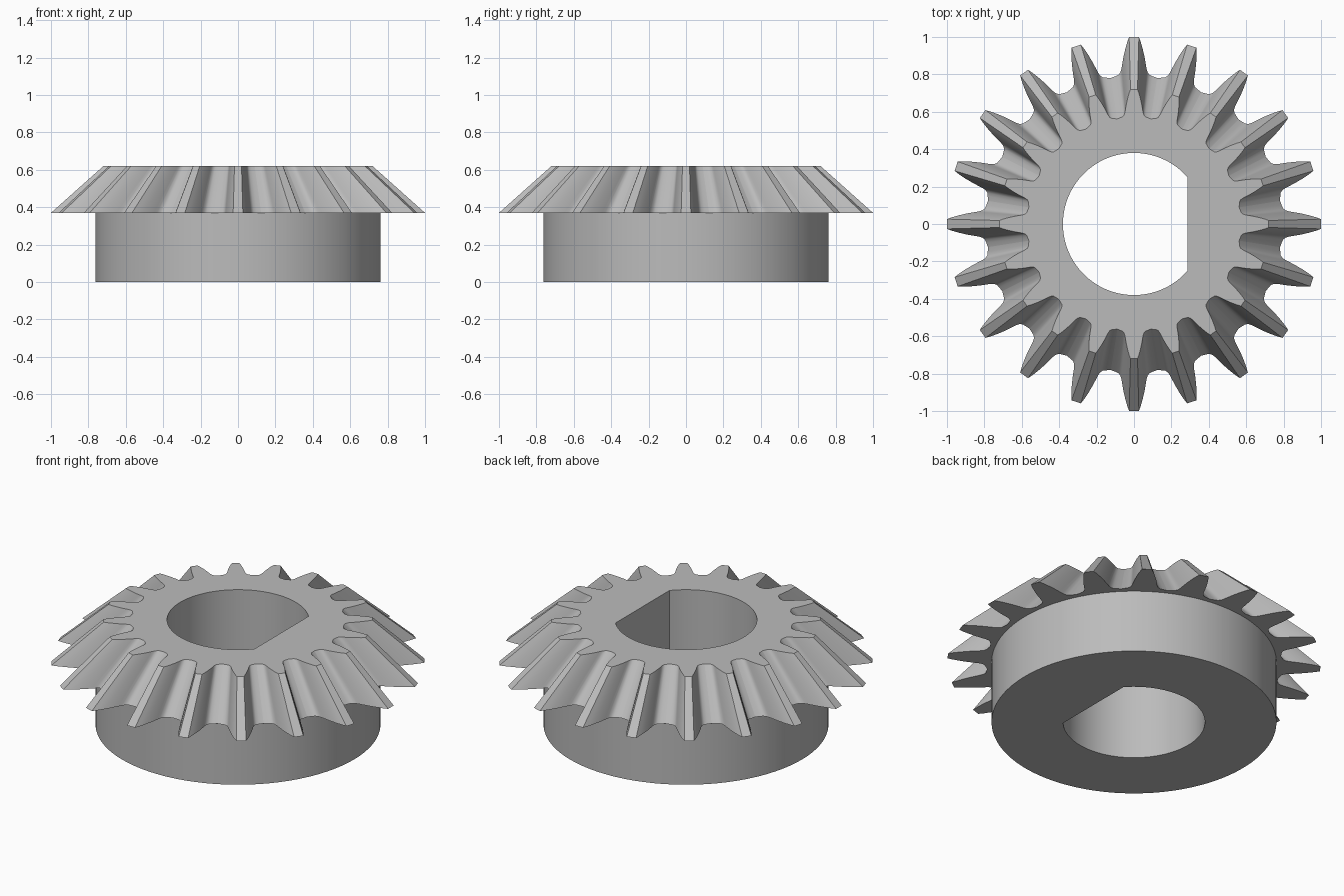
import bpy, bmesh, math

cube = bpy.data.objects.get("Cube")
if cube:
    bpy.data.objects.remove(cube, do_unlink=True)

TEETH = 20
HUB_RADIUS, HUB_TOP, CROWN_TOP = 0.763, 0.37, 0.62
TAPER = 0.72                      # crown narrows towards the cone apex
BORE_RADIUS, BORE_FLAT = 0.38, 0.285

# Half a tooth from tip to valley: (half width, distance from axis)
HALF_TOOTH = [(0.026, 1.0), (0.037, 0.97), (0.048, 0.93), (0.057, 0.89),
              (0.064, 0.85), (0.067, 0.83), (0.073, 0.81), (0.084, 0.797),
              (0.1, 0.79), (0.123, 0.781)]

steel = bpy.data.materials.new("grey_steel")
steel.use_nodes = True
steel.diffuse_color = (0.5, 0.5, 0.5, 1)
steel.node_tree.nodes["Principled BSDF"].inputs["Base Color"].default_value = (0.5, 0.5, 0.5, 1)


def gear_outline():
    """Polar points of the toothed outline, in order of angle."""
    half = [(math.atan2(w, r), math.hypot(w, r)) for w, r in HALF_TOOTH]
    tooth = [(-a, r) for a, r in reversed(half)] + half
    step = math.tau / TEETH
    return [(i * step + a, r) for i in range(TEETH) for a, r in tooth]


def loft(name, sections):
    """Closed solid through stacked sections of (polar points, z)."""
    bm = bmesh.new()
    rings = [[bm.verts.new((r * math.cos(a), r * math.sin(a), z)) for a, r in pts]
             for pts, z in sections]
    for low, high in zip(rings, rings[1:]):
        n = len(low)
        for i in range(n):
            j = (i + 1) % n
            bm.faces.new((low[i], low[j], high[j], high[i]))
    bm.faces.new(rings[0][::-1])
    bm.faces.new(rings[-1])
    mesh = bpy.data.meshes.new(name)
    bm.to_mesh(mesh)
    bm.free()
    obj = bpy.data.objects.new(name, mesh)
    bpy.context.collection.objects.link(obj)
    mesh.materials.append(steel)
    return obj


# Hub and tapered toothed crown as one solid
teeth = gear_outline()
hub = [(a, HUB_RADIUS) for a, r in teeth]
small_end = [(a, r * TAPER) for a, r in teeth]
gear = loft("bevel_gear", [(hub, 0), (hub, HUB_TOP), (teeth, HUB_TOP), (small_end, CROWN_TOP)])

# D-shaped shaft bore: an arc closed by a flat on the +x side
corner = math.acos(BORE_FLAT / BORE_RADIUS)
steps = 72
arc = [(corner + (math.tau - 2 * corner) * i / steps, BORE_RADIUS) for i in range(steps + 1)]
cutter = loft("bore_cutter", [(arc, -0.2), (arc, 1)])
cutter.hide_render = True

bore = gear.modifiers.new("bore", "BOOLEAN")
bore.operation = "DIFFERENCE"
bore.solver = "EXACT"
bore.object = cutter

bpy.ops.object.select_all(action="DESELECT")
gear.select_set(True)
bpy.context.view_layer.objects.active = gear
bpy.ops.object.modifier_apply(modifier="bore")
bpy.data.objects.remove(cutter, do_unlink=True)
bpy.ops.object.shade_smooth_by_angle(angle=math.radians(30))
